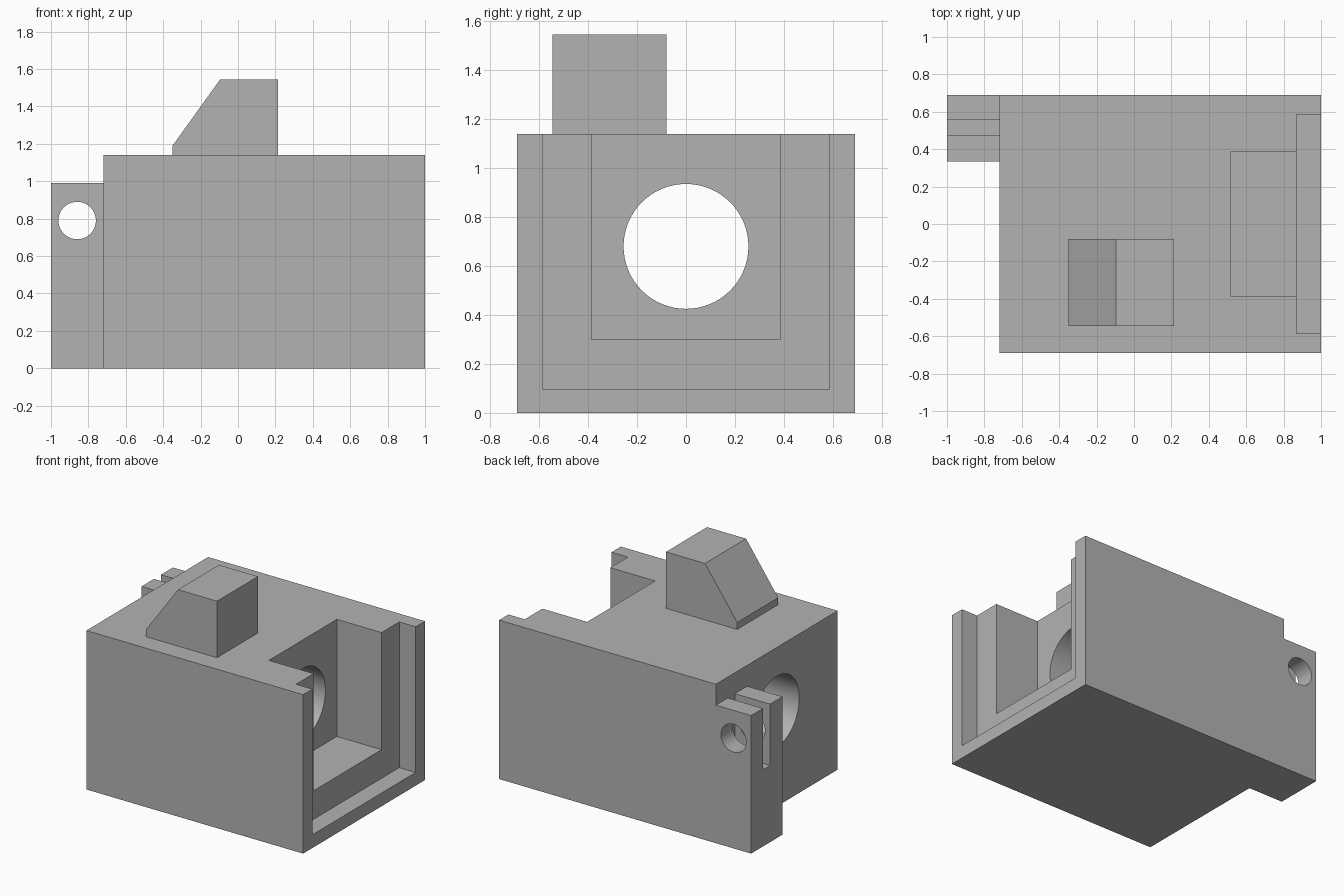
import bpy
import bmesh
from math import pi, radians
from mathutils import Matrix

if "Cube" in bpy.data.objects:
    bpy.data.objects.remove(bpy.data.objects["Cube"], do_unlink=True)

GREY = (0.45, 0.45, 0.45, 1.0)
grey = bpy.data.materials.new("plain grey")
grey.use_nodes = True
grey.diffuse_color = GREY
grey.node_tree.nodes["Principled BSDF"].inputs["Base Color"].default_value = GREY


def add_object(name, bm):
    bmesh.ops.recalc_face_normals(bm, faces=bm.faces)
    mesh = bpy.data.meshes.new(name)
    bm.to_mesh(mesh)
    bm.free()
    mesh.materials.append(grey)
    obj = bpy.data.objects.new(name, mesh)
    bpy.context.scene.collection.objects.link(obj)
    return obj


def prism(name, profile, y0, y1):
    """Extrude an x-z profile along y."""
    bm = bmesh.new()
    face = bm.faces.new([bm.verts.new((x, y0, z)) for x, z in profile])
    extruded = bmesh.ops.extrude_face_region(bm, geom=[face])["geom"]
    verts = [v for v in extruded if isinstance(v, bmesh.types.BMVert)]
    bmesh.ops.translate(bm, verts=verts, vec=(0, y1 - y0, 0))
    return add_object(name, bm)


def box(name, x, y, z):
    corners = [(x[0], z[0]), (x[1], z[0]), (x[1], z[1]), (x[0], z[1])]
    return prism(name, corners, y[0], y[1])


def cylinder(name, radius, depth, center, axis):
    bm = bmesh.new()
    turn = Matrix.Rotation(pi / 2, 4, "Y" if axis == "X" else "X")
    bmesh.ops.create_cone(bm, cap_ends=True, segments=64, radius1=radius,
                          radius2=radius, depth=depth,
                          matrix=Matrix.Translation(center) @ turn)
    return add_object(name, bm)


def select_only(obj):
    bpy.ops.object.select_all(action="DESELECT")
    obj.select_set(True)
    bpy.context.view_layer.objects.active = obj


def cut(target, cutters):
    """Subtract each cutter, then discard it."""
    for cutter in cutters:
        cutter.hide_render = True
        mod = target.modifiers.new(cutter.name, "BOOLEAN")
        mod.operation = "DIFFERENCE"
        mod.solver = "EXACT"
        mod.object = cutter
        select_only(target)
        bpy.ops.object.modifier_apply(modifier=mod.name)
        bpy.data.objects.remove(cutter, do_unlink=True)
    select_only(target)
    bpy.ops.object.shade_smooth_by_angle(angle=radians(30))


# Main block with a stepped open pocket and a round bore
TOP = 1.14
body = box("body", (-0.72, 1), (-0.69, 0.69), (0, TOP))
cut(body, [
    box("outer_pocket", (0.87, 1.2), (-0.585, 0.585), (0.095, 1.4)),
    box("inner_pocket", (0.515, 1.2), (-0.385, 0.385), (0.3, 1.4)),
    cylinder("bore", 0.255, 2, (-0.2, 0, 0.68), "X"),
])

# Slotted hinge lug on the end wall
lug = box("hinge_lug", (-1, -0.72), (0.335, 0.69), (0, 0.99))
cut(lug, [
    box("lug_slot", (-1.2, -0.5), (0.475, 0.555), (0.55, 1.2)),
    cylinder("pin_hole", 0.1, 1, (-0.86, 0.5, 0.79), "Y"),
])

# Sloped sight block on the top
sight = prism("sight_block",
              [(-0.35, TOP), (0.215, TOP), (0.215, 1.545), (-0.095, 1.545), (-0.35, 1.19)],
              -0.545, -0.08)
